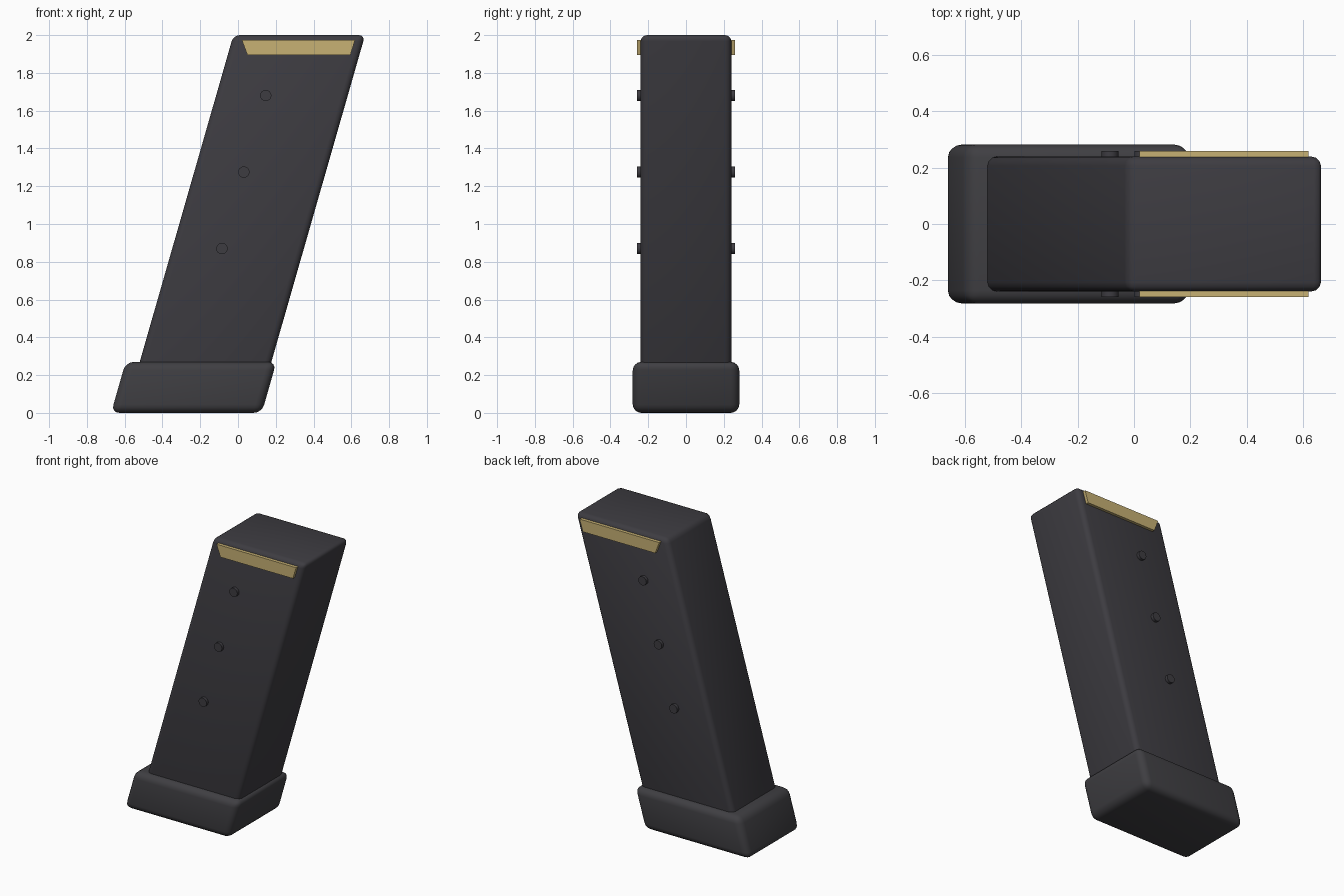
import bpy, bmesh, math

if "Cube" in bpy.data.objects:
    bpy.data.objects.remove(bpy.data.objects["Cube"])

LEAN = math.tan(math.radians(16))


def material(name, rgb):
    m = bpy.data.materials.new(name)
    m.diffuse_color = (*rgb, 1)
    m.use_nodes = True
    m.node_tree.nodes["Principled BSDF"].inputs["Base Color"].default_value = m.diffuse_color
    return m


BODY = material("dark grey metal", (0.047, 0.045, 0.053))
BASE = material("dark grey rubber", (0.050, 0.049, 0.055))
TAN = material("tan brass", (0.57, 0.44, 0.175))


def finish(name, bm, mat, bevel=0, segments=3):
    bmesh.ops.recalc_face_normals(bm, faces=bm.faces)
    me = bpy.data.meshes.new(name)
    bm.to_mesh(me)
    bm.free()
    me.materials.append(mat)
    ob = bpy.data.objects.new(name, me)
    bpy.context.collection.objects.link(ob)
    bpy.ops.object.select_all(action='DESELECT')
    ob.select_set(True)
    bpy.context.view_layer.objects.active = ob
    if bevel:
        mod = ob.modifiers.new("rounded edges", 'BEVEL')
        mod.width = bevel
        mod.segments = segments
        bpy.ops.object.modifier_apply(modifier=mod.name)
    bpy.ops.object.shade_smooth_by_angle(angle=math.radians(40))
    return ob


def prism(name, outline, y0, y1, mat, bevel=0, segments=3):
    """Extrude an x-z outline from y0 to y1."""
    bm = bmesh.new()
    face = bm.faces.new([bm.verts.new((x, y0, z)) for x, z in outline])
    new = bmesh.ops.extrude_face_region(bm, geom=[face])["geom"]
    for v in new:
        if isinstance(v, bmesh.types.BMVert):
            v.co.y = y1
    return finish(name, bm, mat, bevel, segments)


def leaning_block(name, x0, x1, z0, z1, half_y, mat, bevel, segments):
    dx = LEAN * (z1 - z0)
    outline = [(x0, z0), (x1, z0), (x1 + dx, z1), (x0 + dx, z1)]
    return prism(name, outline, -half_y, half_y, mat, bevel, segments)


# Leaning body, its foot hidden inside the base
leaning_block("magazine_body", -0.569, 0.128, 0.10, 2.0, 0.24, BODY, 0.033, 3)

# Wider base pad
leaning_block("base_pad", -0.672, 0.126, 0.0, 0.27, 0.282, BASE, 0.045, 4)

for side, word in ((-1, "front"), (1, "back")):
    # Brass strip near the top
    prism("brass_strip_" + word,
          [(0.05, 1.895), (0.595, 1.895), (0.62, 1.975), (0.02, 1.975)],
          side * 0.232, side * 0.26, TAN)

    # Row of round studs down each side
    for i in range(3):
        bm = bmesh.new()
        bmesh.ops.create_cone(bm, cap_ends=True, segments=16,
                              radius1=0.03, radius2=0.03, depth=0.04)
        for v in bm.verts:
            x, y, z = v.co
            v.co = (x + 0.147 - i * 0.116, z + side * 0.24, y + 1.68 - i * 0.405)
        finish(f"stud_{word}_{i + 1}", bm, BODY)
